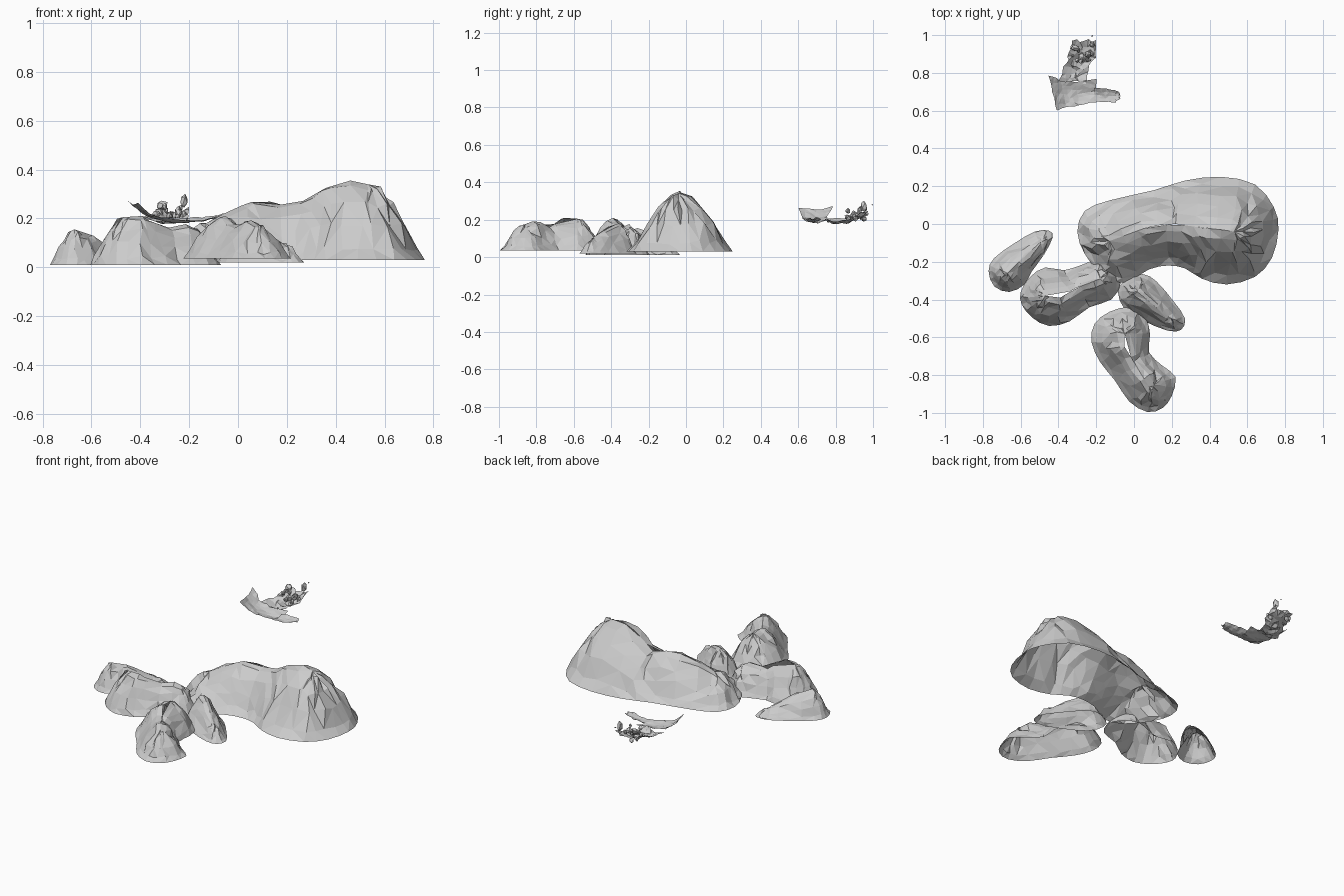
import bpy, bmesh, math, random
from mathutils import Vector

if "Cube" in bpy.data.objects:
    bpy.data.objects.remove(bpy.data.objects["Cube"])
random.seed(4)


def finish(name, bm):
    me = bpy.data.meshes.new(name)
    bm.to_mesh(me)
    bm.free()
    ob = bpy.data.objects.new(name, me)
    bpy.context.collection.objects.link(ob)
    return ob


def jit(a):
    return Vector((random.uniform(-a, a), random.uniform(-a, a), random.uniform(-a, a)))


def catmull(pts, k):
    out, n = [], len(pts)
    for i in range(n):
        a, b, c, d = (Vector(pts[(i + j) % n]) for j in (-1, 0, 1, 2))
        for s in range(k):
            t = s / k
            out.append(0.5 * (2 * b + (c - a) * t + (2 * a - 5 * b + 4 * c - d) * t * t
                              + (3 * b - a - 3 * c + d) * t ** 3))
    return out


PROFILE = [(0, 0), (0.15, 0.16), (0.36, 0.47), (0.58, 0.73), (0.8, 0.93), (1, 1)]


# Hollow hill: rings climb from a rim outline to a ridge line
def mound(name, rim, ridge, base, rough):
    samples = []
    for a, b in zip(ridge, ridge[1:]):
        samples += [Vector(a).lerp(Vector(b), i / 3) for i in range(3)]
    samples.append(Vector(ridge[-1]))
    rim = catmull(rim, 2)
    goal = [min(samples, key=lambda s: (s.xy - p).length) for p in rim]
    bm = bmesh.new()
    rings = []
    for t, h in PROFILE:
        ring = []
        for p, g in zip(rim, goal):
            q = p.lerp(g.xy, t)
            v = Vector((q.x, q.y, base + g.z * h))
            if 0 < t < 1:
                v += jit(rough)
            ring.append(bm.verts.new(v))
        rings.append(ring)
    n = len(rim)
    for lo, hi in zip(rings, rings[1:]):
        for i in range(n):
            j = (i + 1) % n
            bm.faces.new((lo[i], lo[j], hi[j], hi[i]))
    bmesh.ops.remove_doubles(bm, verts=bm.verts, dist=0.002)
    bmesh.ops.triangulate(bm, faces=bm.faces)
    bmesh.ops.recalc_face_normals(bm, faces=bm.faces)
    if sum(f.normal.z for f in bm.faces) < 0:
        bmesh.ops.reverse_faces(bm, faces=bm.faces)
    return finish(name, bm)


# Open ragged sheet lofted through pairs of edge points
def sheet(name, stations, sag, rough, cols=6, sub=3):
    rows = []
    for s, e in zip(stations, stations[1:]):
        rows += [[Vector(s[k]).lerp(Vector(e[k]), i / sub) for k in (0, 1)] for i in range(sub)]
    rows.append([Vector(p) for p in stations[-1]])
    bm = bmesh.new()
    grid = []
    for a, b in rows:
        grid.append([bm.verts.new(a.lerp(b, c / cols) + jit(rough)
                                  - Vector((0, 0, sag * math.sin(math.pi * c / cols))))
                     for c in range(cols + 1)])
    for r0, r1 in zip(grid, grid[1:]):
        for c in range(cols):
            bm.faces.new((r0[c], r0[c + 1], r1[c + 1], r1[c]))
    bmesh.ops.triangulate(bm, faces=bm.faces)
    bmesh.ops.recalc_face_normals(bm, faces=bm.faces)
    return finish(name, bm)


def crag(name, loc, size):
    bm = bmesh.new()
    bmesh.ops.create_icosphere(bm, subdivisions=1, radius=1)
    for v in bm.verts:
        v.co = Vector(loc) + Vector([c * s for c, s in zip(v.co + jit(0.25), size)])
    return finish(name, bm)


# Hills
mound("large_hill",
      [(-.26, .07), (-.13, .125), (.11, .18), (.27, .23), (.46, .25), (.64, .21), (.74, .09),
       (.765, -.03), (.73, -.18), (.64, -.28), (.49, -.32), (.36, -.29), (.27, -.235),
       (.18, -.22), (.08, -.24), (-.05, -.31), (-.16, -.28), (-.26, -.16), (-.3, -.04)],
      [(-.13, -.09, .15), (-.02, -.05, .21), (.09, -.01, .25), (.22, 0, .215), (.36, -.02, .295),
       (.46, -.03, .325), (.53, -.04, .31)], .03, .013)
mound("middle_hill",
      [(-.6, -.36), (-.55, -.28), (-.47, -.23), (-.37, -.245), (-.26, -.21), (-.19, -.19),
       (-.11, -.23), (-.07, -.31), (-.12, -.4), (-.235, -.44), (-.34, -.515), (-.45, -.54),
       (-.54, -.495), (-.595, -.425)],
      [(-.47, -.38, .195), (-.39, -.39, .2), (-.31, -.34, .14), (-.23, -.31, .175),
       (-.18, -.29, .15)], .01, .009)
mound("left_hill",
      [(-.43, -.07), (-.45, -.035), (-.525, -.04), (-.63, -.1), (-.74, -.18), (-.77, -.25),
       (-.74, -.33), (-.66, -.36), (-.58, -.32), (-.54, -.25), (-.475, -.16)],
      [(-.67, -.26, .145), (-.61, -.2, .125), (-.5, -.1, .05)], .01, .007)
mound("small_hill",
      [(-.085, -.36), (-.05, -.3), (.045, -.265), (.12, -.305), (.21, -.41), (.27, -.5),
       (.25, -.56), (.18, -.565), (.055, -.515), (-.05, -.45)],
      [(.02, -.36, .16), (.09, -.42, .14), (.18, -.49, .08)], .02, .007)
mound("front_hill",
      [(-.225, -.625), (-.21, -.53), (-.13, -.465), (-.02, -.44), (.06, -.495), (.085, -.585),
       (.08, -.68), (.15, -.75), (.22, -.81), (.2, -.91), (.15, -.975), (.07, -.995),
       (-.025, -.94), (-.1, -.83), (-.18, -.73)],
      [(-.05, -.58, .17), (-.05, -.65, .175), (0, -.73, .125), (.04, -.8, .165),
       (.08, -.86, .14)], .035, .009)

# Floating fragment: curled sheet with a tongue, and a rear sheet
sheet("curled_sheet",
      [((-.41, .605, .265), (-.45, .785, .275)), ((-.36, .615, .22), (-.39, .76, .225)),
       ((-.29, .63, .2), (-.31, .75, .205)), ((-.2, .645, .19), (-.2, .765, .205))], .015, .004)
sheet("tongue_sheet",
      [((-.21, .65, .195), (-.21, .72, .2)), ((-.15, .645, .19), (-.15, .715, .205)),
       ((-.1, .645, .205), (-.1, .71, .21)), ((-.07, .665, .21), (-.075, .695, .215))], .01, .003, 4)
sheet("rear_sheet",
      [((-.4, .75, .215), (-.25, .75, .2)), ((-.37, .83, .21), (-.25, .81, .19)),
       ((-.345, .89, .22), (-.205, .88, .2)), ((-.32, .97, .24), (-.2, .97, .245))], .02, .009)

# Crags on the rear sheet and a stray chip
for i in range(16):
    x, y = random.uniform(-.33, -.21), random.uniform(.86, .96)
    r = random.uniform(.008, .018)
    crag(f"crag_{i + 1}", (x, y, random.uniform(.2, .25)), (r, r, r * 1.3))
crag("tall_crag", (-.22, .95, .27), (.016, .018, .028))
crag("side_crag", (-.31, .93, .255), (.02, .016, .018))
crag("stray_chip", (-.222, .996, .28), (.005, .004, .004))
